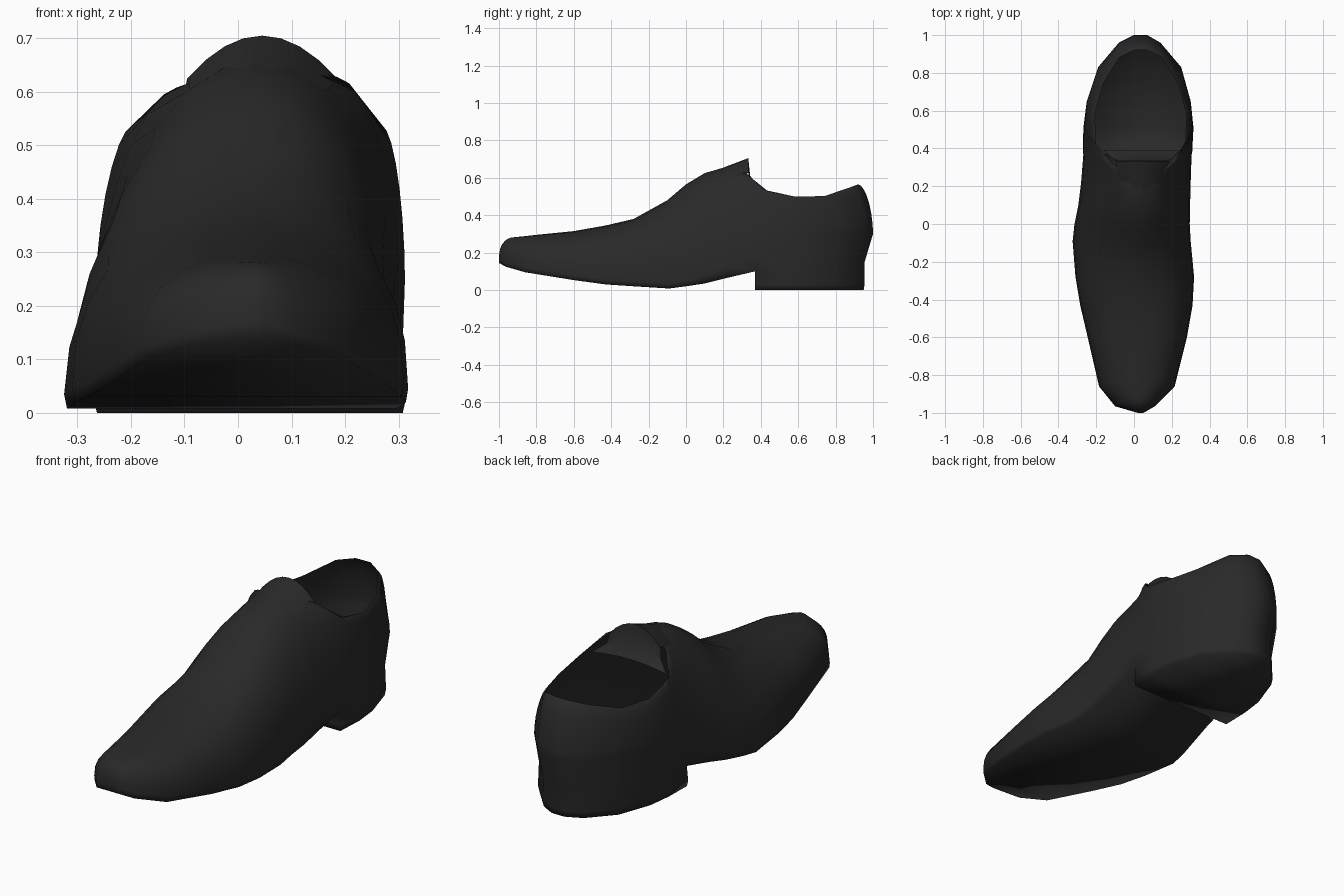
import bpy, bmesh, math

if "Cube" in bpy.data.objects:
    bpy.data.objects.remove(bpy.data.objects["Cube"])

CX = 0.035            # centre line of the shoe
ROWS = 8              # points from the top line to the widest line

# Stations from toe to heel: widest y, left x, right x, widest z, sole z,
# then top line y, half width of the opening, z
STATIONS = [
    (-1.00, 0.02, 0.05, .17, .145, -.91, 0, .283),
    (-.965, -.10, 0.11, .15, .125, -.89, 0, .285),
    (-.86, -.185, .215, .12, .095, -.80, 0, .295),
    (-.60, -.245, .28, .08, .053, -.60, 0, .315),
    (-.43, -.285, .31, .055, .03, -.43, 0, .345),
    (-.28, -.31, .318, .045, .02, -.28, 0, .38),
    (-.09, -.325, .30, .035, .008, -.10, 0, .48),
    (0.00, -.315, .295, .05, .02, 0.00, 0, .565),
    (0.10, -.295, .297, .08, .035, 0.10, 0, .625),
    (0.22, -.28, .30, .12, .065, 0.22, 0, .66),
    (0.37, -.268, .305, .20, .10, 0.32, .15, .628),
    (0.52, -.265, .312, .25, .13, 0.42, .235, .535),
    (0.65, -.25, .30, .28, .14, 0.58, .243, .50),
    (0.83, -.19, .25, .30, .15, 0.74, .20, .502),
    (0.96, -.08, .14, .30, .15, 0.88, .115, .55),
    (1.00, 0.00, 0.07, .30, .15, 0.92, .035, .565),
]
HEEL = 10             # station where the heel block starts

black = bpy.data.materials.new("black_leather")
black.diffuse_color = (0.022, 0.022, 0.022, 1)
black.use_nodes = True
black.node_tree.nodes["Principled BSDF"].inputs["Base Color"].default_value = black.diffuse_color


def finish(bm, name, angle):
    bmesh.ops.remove_doubles(bm, verts=bm.verts, dist=0.0005)
    bmesh.ops.recalc_face_normals(bm, faces=bm.faces)
    me = bpy.data.meshes.new(name)
    bm.to_mesh(me)
    bm.free()
    ob = bpy.data.objects.new(name, me)
    bpy.context.collection.objects.link(ob)
    me.materials.append(black)
    bpy.ops.object.select_all(action='DESELECT')
    ob.select_set(True)
    bpy.context.view_layer.objects.active = ob
    bpy.ops.object.shade_smooth_by_angle(angle=math.radians(angle))


def skin(bm, cols):
    """Quads between neighbouring columns of vertices."""
    for a, b in zip(cols, cols[1:]):
        for i in range(min(len(a), len(b)) - 1):
            bm.faces.new((a[i], a[i + 1], b[i + 1], b[i]))


def column(bm, st, side, heel):
    y, xl, xr, zm, zb, ty, tw, tz = st
    x = xr if side > 0 else xl
    tx = CX + side * tw
    # the inner (left) side slopes more than the outer one
    if y < -0.2:
        n = 2.3
    elif heel:
        n = 1.6 if side < 0 else 1.8
    else:
        n = 1.85 if side < 0 else 2.1
    if side < 0 and tw > 0.14 and y < 0.4:
        tz -= 0.02
    pts = []
    for i in range(ROWS):
        t = math.pi / 2 * i / (ROWS - 1)
        s, c = math.sin(t) ** (2 / n), max(0, math.cos(t)) ** (2 / n)
        pts.append((tx + (x - tx) * s, ty + (y - ty) * s, zm + (tz - zm) * c))
    # tucked sole edge, then down the heel
    back = max(0, (y - 0.37) / 0.63)
    rx, ry = CX + (x - CX) * 0.985, y - 0.045 * back
    pts.append((rx, ry, zb))
    if heel:
        wx = CX + (x - CX) * 1.01
        pts += [(wx, ry, 0.03), (rx, ry - 0.005 * back, 0.0)]
    return [bm.verts.new(p) for p in pts]


# Upper, sole and heel as one shell, open at the ankle
bm = bmesh.new()
left, right = [[column(bm, st, side, i >= HEEL) for i, st in enumerate(STATIONS)]
               for side in (-1, 1)]
skin(bm, left)
skin(bm, right)
skin(bm, [left[0], right[0]])        # toe tip
skin(bm, [left[-1], right[-1]])      # back of heel
for i in range(len(STATIONS) - 1):   # underside
    k = ROWS + 2 if i >= HEEL else ROWS
    bm.faces.new((left[i][k], left[i + 1][k], right[i + 1][k], right[i][k]))
for k in (ROWS, ROWS + 1):           # front wall of heel
    bm.faces.new((left[HEEL][k], left[HEEL][k + 1],
                  right[HEEL][k + 1], right[HEEL][k]))
finish(bm, "shoe_upper_and_heel", 100)

# Tongue: arched flap with a lip folding down into the opening
bm = bmesh.new()
rows = []
for y, cx, hw, zc, ze in [(.10, CX, .08, .615, .57), (.24, .04, .13, .67, .605),
                          (.333, .045, .14, .705, .625), (.343, .045, .15, .61, .575),
                          (.39, .04, .205, .555, .535)]:
    rows.append([bm.verts.new((cx + hw * k / 4, y, ze + (zc - ze) * (1 - (k / 4) ** 2)))
                 for k in range(-4, 5)])
skin(bm, rows)
finish(bm, "tongue", 45)
